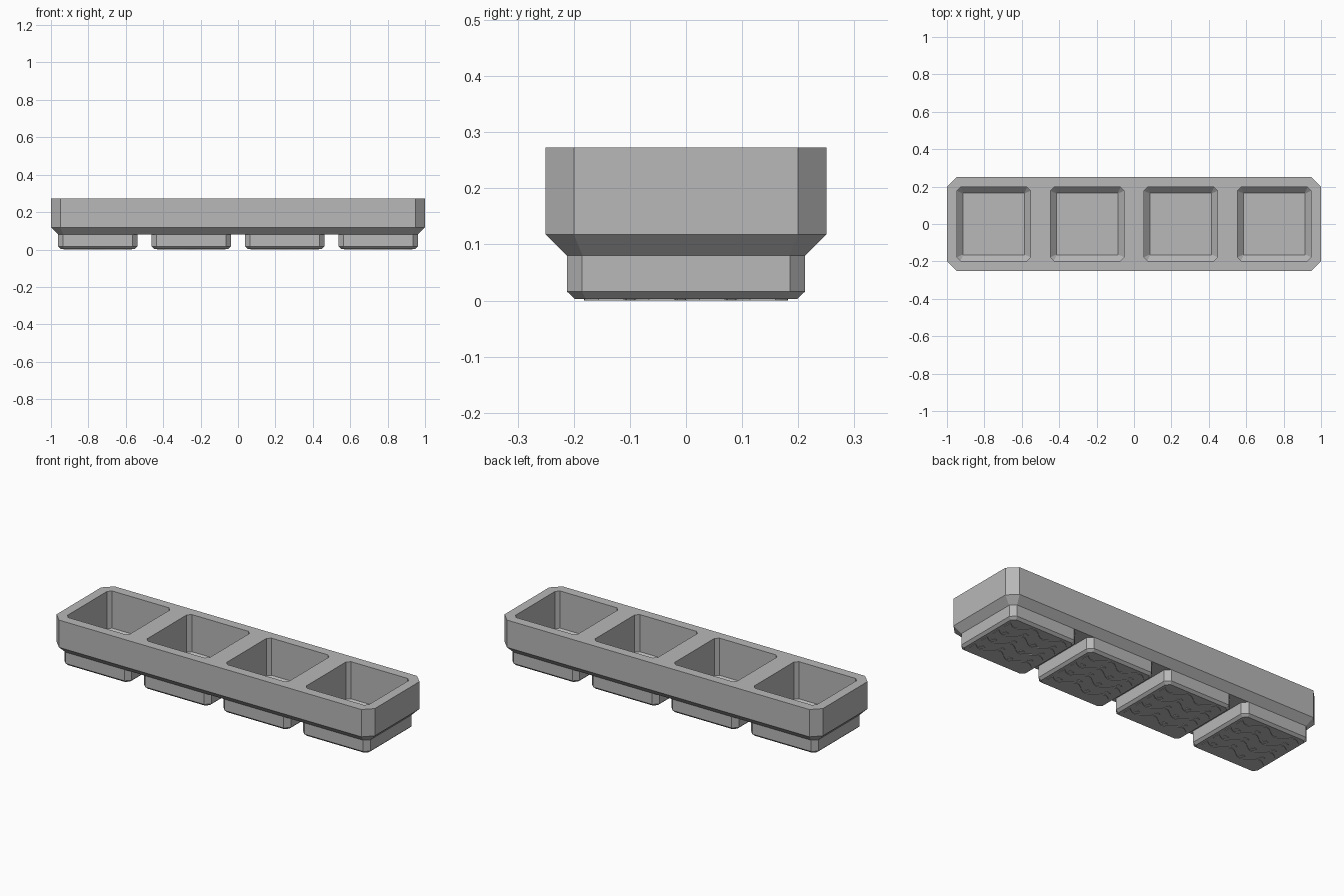
import bpy, bmesh, math

if "Cube" in bpy.data.objects:
    bpy.data.objects.remove(bpy.data.objects["Cube"])

grey = bpy.data.materials.new("mid grey")
grey.diffuse_color = (0.48, 0.48, 0.48, 1)
grey.use_nodes = True
grey.node_tree.nodes["Principled BSDF"].inputs["Base Color"].default_value = grey.diffuse_color
CENTRES = (-0.75, -0.25, 0.25, 0.75)


def octagon(hx, hy, c):
    """Rectangle outline with cut corners."""
    return [(hx - c, -hy), (hx, -hy + c), (hx, hy - c), (hx - c, hy),
            (-hx + c, hy), (-hx, hy - c), (-hx, -hy + c), (-hx + c, -hy)]


def loft(bm, cx, levels):
    """Closed solid through (z, half x, half y, corner cut) levels."""
    rings = [[bm.verts.new((cx + x, y, z)) for x, y in octagon(hx, hy, c)]
             for z, hx, hy, c in levels]
    bm.faces.new(rings[0][::-1])
    bm.faces.new(rings[-1])
    for a, b in zip(rings, rings[1:]):
        for i in range(8):
            j = (i + 1) % 8
            bm.faces.new((a[i], a[j], b[j], b[i]))


def prism(bm, points, z0, z1):
    """Flat plate with any outline, built from an ordered loop."""
    lo = [bm.verts.new((x, y, z0)) for x, y in points]
    hi = [bm.verts.new((x, y, z1)) for x, y in points]
    bm.faces.new(lo[::-1])
    bm.faces.new(hi)
    n = len(points)
    for i in range(n):
        j = (i + 1) % n
        bm.faces.new((lo[i], lo[j], hi[j], hi[i]))


def finish(bm, name):
    bmesh.ops.recalc_face_normals(bm, faces=bm.faces)
    me = bpy.data.meshes.new(name)
    bm.to_mesh(me)
    bm.free()
    me.materials.append(grey)
    ob = bpy.data.objects.new(name, me)
    bpy.context.collection.objects.link(ob)
    return ob


# cutter for the four square wells, bevelled towards the floor
bm = bmesh.new()
for cx in CENTRES:
    loft(bm, cx, [(0.030, 0.165, 0.165, 0.002), (0.062, 0.197, 0.197, 0.019),
                  (0.32, 0.197, 0.197, 0.019)])
cutter = finish(bm, "well_cutter")
cutter.hide_render = True


def cut_wells(ob):
    mod = ob.modifiers.new("wells", 'BOOLEAN')
    mod.operation = 'DIFFERENCE'
    mod.solver = 'EXACT'
    mod.object = cutter
    bpy.context.view_layer.objects.active = ob
    bpy.ops.object.modifier_apply(modifier=mod.name)


# long tray with a tapered underside
bm = bmesh.new()
loft(bm, 0, [(0.080, 0.962, 0.212, 0.028), (0.118, 1, 0.25, 0.05),
             (0.273, 1, 0.25, 0.05)])
cut_wells(finish(bm, "tray_body"))

for k, cx in enumerate(CENTRES, 1):
    # square cup under each well
    bm = bmesh.new()
    loft(bm, cx, [(0.003, 0.198, 0.198, 0.019), (0.016, 0.212, 0.212, 0.027),
                  (0.080, 0.212, 0.212, 0.027)])
    cut_wells(finish(bm, f"cup_{k}"))

    # wavy tread ribs and small oval studs on the underside
    bm = bmesh.new()
    for row in range(4):
        yc = -0.135 + 0.09 * row
        xs = [-0.182 + 0.364 * i / 28 for i in range(29)]
        mid = [yc + 0.024 * math.sin(2 * math.pi * x / 0.18) for x in xs]
        edge = [(cx + x, y - 0.023) for x, y in zip(xs, mid)]
        edge += [(cx + x, y + 0.023) for x, y in zip(xs[::-1], mid[::-1])]
        prism(bm, edge, 0, 0.004)
        if row < 3:
            for i in range(4):
                x0 = -0.135 + 0.09 * i
                y0 = yc + 0.045 + 0.024 * math.sin(2 * math.pi * x0 / 0.18)
                prism(bm, [(cx + x0 + 0.016 * math.cos(t * math.pi / 5),
                            y0 + 0.009 * math.sin(t * math.pi / 5))
                           for t in range(10)], 0, 0.004)
    finish(bm, f"tread_{k}")

bpy.data.objects.remove(cutter, do_unlink=True)
